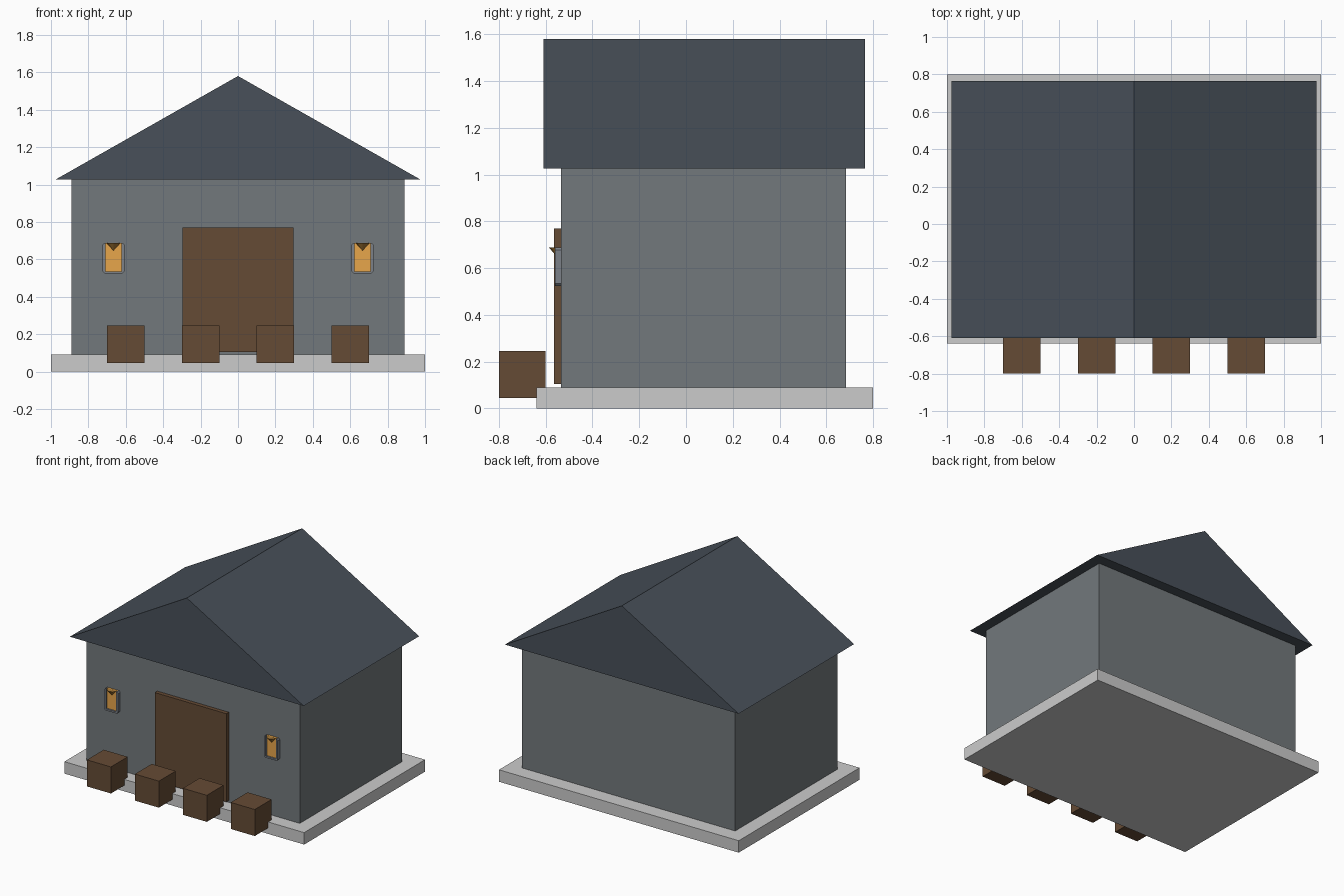
import bpy, bmesh, math

if "Cube" in bpy.data.objects:
    bpy.data.objects.remove(bpy.data.objects["Cube"])


def material(name, color):
    m = bpy.data.materials.new(name)
    m.diffuse_color = (*color, 1)
    m.use_nodes = True
    m.node_tree.nodes["Principled BSDF"].inputs["Base Color"].default_value = m.diffuse_color
    return m


SLATE = material("slate", (0.065, 0.08, 0.10))
STONE = material("stone", (0.17, 0.19, 0.20))
WOOD = material("wood", (0.13, 0.07, 0.035))
GLOW = material("glow", (0.80, 0.38, 0.07))
AMBER = material("amber", (0.40, 0.20, 0.04))
IRON = material("iron", (0.20, 0.22, 0.25))


def finish(name, bm, mat):
    bmesh.ops.recalc_face_normals(bm, faces=bm.faces)
    me = bpy.data.meshes.new(name)
    bm.to_mesh(me)
    bm.free()
    ob = bpy.data.objects.new(name, me)
    bpy.context.collection.objects.link(ob)
    if mat:
        me.materials.append(mat)
    return ob


def prism(name, outline, y0, y1, mat=None):
    """Extrude an (x, z) outline from y0 to y1."""
    bm = bmesh.new()
    face = bm.faces.new([bm.verts.new((x, y0, z)) for x, z in outline])
    ext = bmesh.ops.extrude_face_region(bm, geom=[face])
    verts = [v for v in ext["geom"] if isinstance(v, bmesh.types.BMVert)]
    bmesh.ops.translate(bm, verts=verts, vec=(0, y1 - y0, 0))
    return finish(name, bm, mat)


def box(name, x0, x1, y0, y1, z0, z1, mat=None):
    return prism(name, [(x0, z0), (x1, z0), (x1, z1), (x0, z1)], y0, y1, mat)


# Building
box("foundation", -1, 1, -0.64, 0.80, 0, 0.09)
box("walls", -0.89, 0.89, -0.535, 0.685, 0.09, 1.03, STONE)
prism("gable_roof", [(-0.975, 1.027), (0.975, 1.027), (0, 1.58)], -0.61, 0.765, SLATE)
box("door", -0.298, 0.298, -0.565, -0.53, 0.105, 0.77, WOOD)

# Crates along the front
for i, x in enumerate((-0.6, -0.2, 0.2, 0.6)):
    box(f"crate_{i + 1}", x - 0.1, x + 0.1, -0.8, -0.6, 0.045, 0.245, WOOD)

# Wall lamps: U-shaped frame, glowing pane and a small inverted cone
half = [(0.047, 0.524), (0.058, 0.535), (0.058, 0.678), (0.050, 0.688),
        (0.042, 0.688), (0.042, 0.536)]
for side, cx in (("left", -0.666), ("right", 0.666)):
    outline = [(cx + x, z) for x, z in half] + [(cx - x, z) for x, z in reversed(half)]
    prism(f"lamp_frame_{side}", outline, -0.561, -0.534, IRON)
    box(f"lamp_pane_{side}", cx - 0.042, cx + 0.042, -0.548, -0.534, 0.534, 0.688, GLOW)
    bm = bmesh.new()
    bmesh.ops.create_cone(bm, cap_ends=True, segments=8, radius1=0.0, radius2=0.037, depth=0.041)
    bmesh.ops.remove_doubles(bm, verts=bm.verts, dist=1e-5)
    bmesh.ops.translate(bm, verts=bm.verts, vec=(cx, -0.549, 0.667))
    finish(f"lamp_cone_{side}", bm, AMBER)
